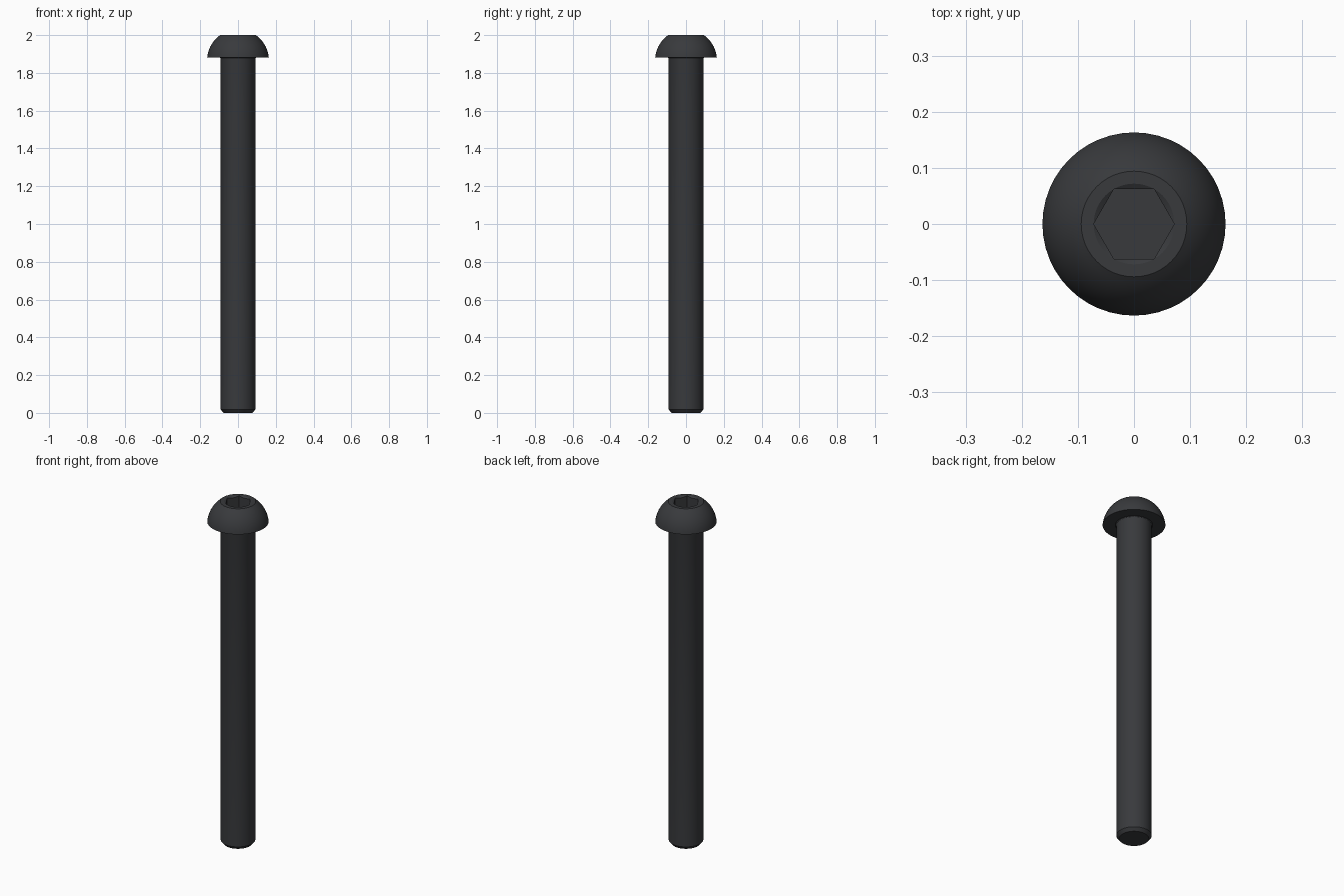
import bpy, bmesh, math

if "Cube" in bpy.data.objects:
    bpy.data.objects.remove(bpy.data.objects["Cube"])

SIDES = 48


def revolve(name, profile, sides=SIDES):
    """Closed solid from (radius, z) points; the ends are capped flat."""
    bm = bmesh.new()
    rings = [[bm.verts.new((r * math.cos(2 * math.pi * i / sides),
                            r * math.sin(2 * math.pi * i / sides), z))
              for i in range(sides)] for r, z in profile]
    for a, b in zip(rings, rings[1:]):
        for i in range(sides):
            j = (i + 1) % sides
            bm.faces.new((a[i], a[j], b[j], b[i]))
    bm.faces.new(rings[0][::-1])
    bm.faces.new(rings[-1])
    mesh = bpy.data.meshes.new(name)
    bm.to_mesh(mesh)
    bm.free()
    obj = bpy.data.objects.new(name, mesh)
    bpy.context.collection.objects.link(obj)
    return obj


# Shank with chamfered tip, small fillet under the head, domed head
profile = [(0.077, 0.0), (0.092, 0.018), (0.092, 1.874), (0.0935, 1.879), (0.097, 1.882)]
centre, radius = 1.8657, 0.164
a0, a1 = math.asin((1.882 - centre) / radius), math.asin((2.0 - centre) / radius)
for i in range(11):
    a = a0 + (a1 - a0) * i / 10
    profile.append((radius * math.cos(a), centre + radius * math.sin(a)))
screw = revolve("button_head_screw", profile)

# Hexagonal drive socket with a countersunk rim
hexagon = revolve("socket_cutter", [(0.0718, 1.93), (0.0718, 2.05)], 6)
rim = revolve("rim_cutter", [(0.060, 1.993), (0.0719, 2.0), (0.0719, 2.05)])
for cutter in (hexagon, rim):
    cut = screw.modifiers.new(cutter.name, 'BOOLEAN')
    cut.operation = 'DIFFERENCE'
    cut.solver = 'EXACT'
    cut.object = cutter
    bpy.context.view_layer.objects.active = screw
    bpy.ops.object.modifier_apply(modifier=cut.name)
    bpy.data.objects.remove(cutter)

# Black oxide finish
black = bpy.data.materials.new("black_oxide")
black.diffuse_color = (0.04, 0.042, 0.046, 1)
black.use_nodes = True
black.node_tree.nodes["Principled BSDF"].inputs["Base Color"].default_value = black.diffuse_color
screw.data.materials.clear()
screw.data.materials.append(black)

bpy.ops.object.select_all(action='DESELECT')
screw.select_set(True)
bpy.context.view_layer.objects.active = screw
bpy.ops.object.shade_smooth_by_angle(angle=math.radians(25))
